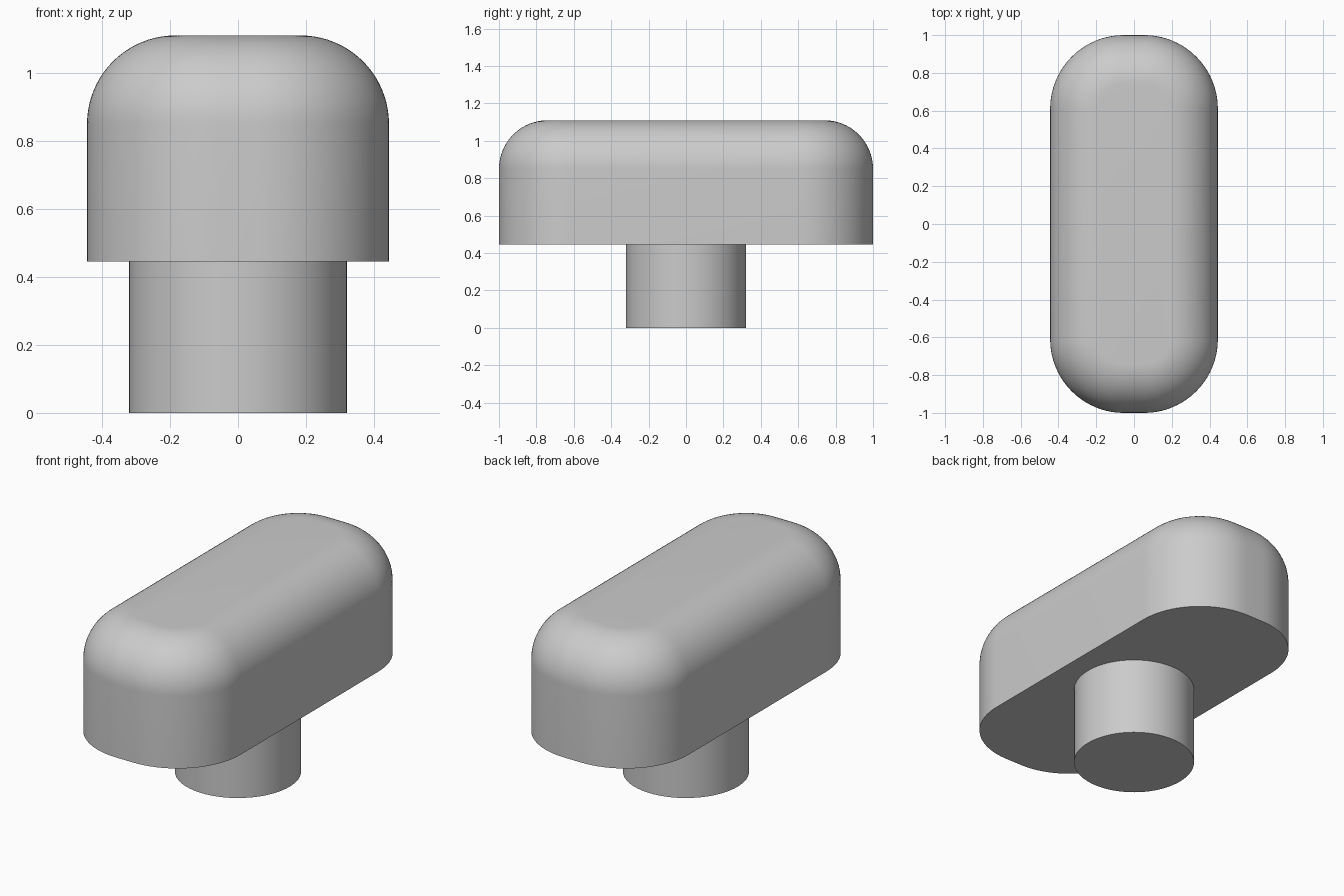
import bpy, bmesh
from math import sin, cos, pi, radians

if "Cube" in bpy.data.objects:
    bpy.data.objects.remove(bpy.data.objects["Cube"], do_unlink=True)

grey = bpy.data.materials.new("plain grey")
grey.use_nodes = True
grey.diffuse_color = (0.6, 0.6, 0.6, 1)
grey.node_tree.nodes["Principled BSDF"].inputs["Base Color"].default_value = (0.6, 0.6, 0.6, 1)

HALF_X, HALF_Y, CORNER = 0.444, 1.0, 0.39
BASE, TOP, FILLET = 0.445, 1.11, 0.26
STEM_R, STEPS = 0.32, 20


def outline(half_x, half_y, radius):
    """Rounded rectangle, counter-clockwise from +x."""
    points = []
    for quarter, (sx, sy) in enumerate([(1, 1), (-1, 1), (-1, -1), (1, -1)]):
        for i in range(STEPS + 1):
            a = (quarter + i / STEPS) * pi / 2
            points.append((sx * (half_x - radius) + radius * cos(a),
                           sy * (half_y - radius) + radius * sin(a)))
    return points


def loft(name, layers):
    """Join a stack of (outline, height) layers into a capped smooth solid."""
    bm = bmesh.new()
    rings = [[bm.verts.new((x, y, z)) for x, y in points] for points, z in layers]
    for low, high in zip(rings, rings[1:]):
        for i in range(len(low)):
            j = (i + 1) % len(low)
            bm.faces.new((low[i], low[j], high[j], high[i]))
    bm.faces.new(rings[0][::-1])
    bm.faces.new(rings[-1])
    bmesh.ops.remove_doubles(bm, verts=bm.verts, dist=1e-5)
    mesh = bpy.data.meshes.new(name)
    bm.to_mesh(mesh)
    bm.free()
    mesh.materials.append(grey)
    obj = bpy.data.objects.new(name, mesh)
    bpy.context.collection.objects.link(obj)
    bpy.ops.object.select_all(action='DESELECT')
    obj.select_set(True)
    bpy.context.view_layer.objects.active = obj
    bpy.ops.object.shade_smooth_by_angle(angle=radians(30))
    return obj


# Long head with a quarter-round upper edge
layers = [(outline(HALF_X, HALF_Y, CORNER), BASE)]
for i in range(STEPS + 1):
    a = i / STEPS * pi / 2
    inset = FILLET * (1 - cos(a))
    layers.append((outline(HALF_X - inset, HALF_Y - inset, CORNER - inset),
                   TOP - FILLET + FILLET * sin(a)))
loft("head", layers)

# Round stem under the head
circle = outline(STEM_R, STEM_R, STEM_R)
loft("stem", [(circle, 0), (circle, BASE)])
